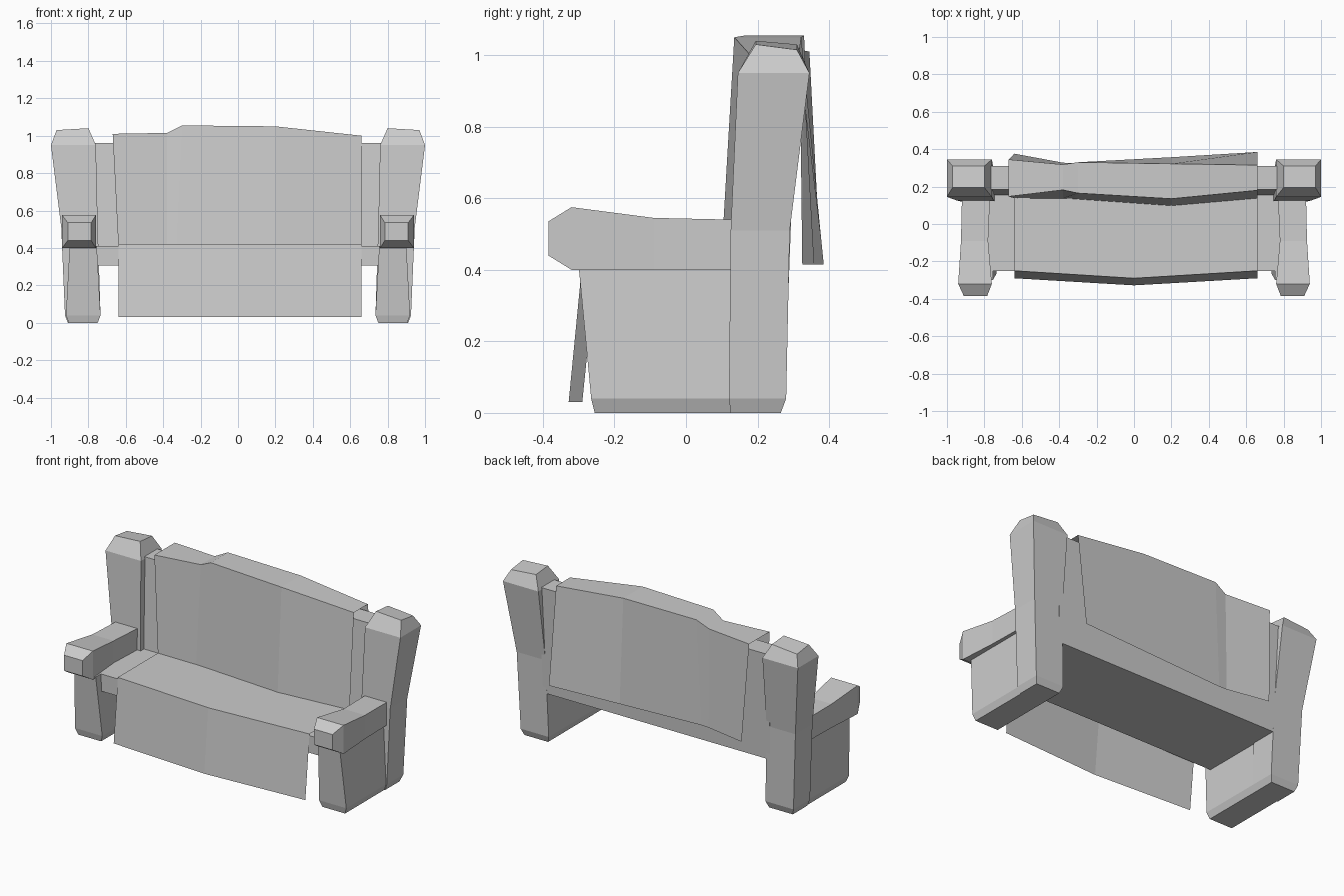
import bpy
import bmesh

cube = bpy.data.objects.get("Cube")
if cube:
    bpy.data.objects.remove(cube, do_unlink=True)

grey = bpy.data.materials.new("plain grey")
grey.use_nodes = True
colour = (0.6, 0.6, 0.6, 1)
grey.diffuse_color = colour
grey.node_tree.nodes["Principled BSDF"].inputs["Base Color"].default_value = colour


def finish(name, bm):
    bm.normal_update()
    mesh = bpy.data.meshes.new(name)
    bm.to_mesh(mesh)
    bm.free()
    mesh.materials.append(grey)
    obj = bpy.data.objects.new(name, mesh)
    bpy.context.collection.objects.link(obj)
    return obj


def loft(name, rings):
    """Closed solid through a list of four-cornered rings."""
    bm = bmesh.new()
    loops = [[bm.verts.new(p) for p in ring] for ring in rings]
    for a, b in zip(loops, loops[1:]):
        for i in range(4):
            j = (i + 1) % 4
            bm.faces.new((a[i], a[j], b[j], b[i]))
    bm.faces.new(loops[0])
    bm.faces.new(loops[-1])
    bmesh.ops.recalc_face_normals(bm, faces=bm.faces)
    return finish(name, bm)


def ring_z(z, x0, x1, y0, y1):
    return [(x0, y0, z), (x1, y0, z), (x1, y1, z), (x0, y1, z)]


def sheet(name, rows):
    """Open cloth through rows of points."""
    bm = bmesh.new()
    grid = [[bm.verts.new(p) for p in row] for row in rows]
    for a, b in zip(grid, grid[1:]):
        for i in range(len(a) - 1):
            bm.faces.new((a[i], a[i + 1], b[i + 1], b[i]))
    return finish(name, bm)


# Wooden frame under the cloth
loft("seat_frame", [ring_z(z, -0.77, 0.77, -0.25, 0.28) for z in (0.305, 0.41)])
loft("back_frame", [ring_z(0.305, -0.77, 0.77, 0.15, 0.285),
                    ring_z(0.96, -0.78, 0.78, 0.185, 0.31)])

# Posts, legs and arms, repeated on both sides
for side, s in (("left", 1), ("right", -1)):
    post = [(0, 0.75, 0.91, 0.125, 0.265), (0.04, 0.735, 0.925, 0.12, 0.28),
            (0.51, 0.75, 0.945, 0.125, 0.29), (0.95, 0.76, 1.0, 0.145, 0.345)]
    rings = [ring_z(z, s * a, s * b, c, d) for z, a, b, c, d in post]
    # The chamfered cap slopes outward and back
    rings.append([(s * 0.80, 0.195, 1.04), (s * 0.97, 0.195, 1.03),
                  (s * 0.97, 0.31, 1.015), (s * 0.80, 0.31, 1.03)])
    loft(side + "_back_post", rings)

    leg = [(0, 0.75, 0.905, -0.255), (0.04, 0.735, 0.92, -0.265), (0.41, 0.755, 0.90, -0.30)]
    loft(side + "_arm_support",
         [ring_z(z, s * a, s * b, c, 0.14) for z, a, b, c in leg])

    arm = [(-0.385, 0.785, 0.91, 0.44, 0.535), (-0.32, 0.76, 0.94, 0.40, 0.575),
           (-0.09, 0.78, 0.925, 0.40, 0.545), (0.14, 0.77, 0.92, 0.40, 0.54)]
    loft(side + "_armrest",
         [[(s * a, y, c), (s * b, y, c), (s * b, y, d), (s * a, y, d)]
          for y, a, b, c, d in arm])

# Cloth over the seat, hanging down in front
seat_x = (-0.64, 0, 0.66)
seat_rows = [(0.03, (-0.29, -0.328, -0.29)), (0.42, (-0.25, -0.29, -0.25)),
             (0.42, (0.16, 0.16, 0.16))]
sheet("seat_cloth", [[(x, y, z) for x, y in zip(seat_x, ys)] for z, ys in seat_rows])

# Cloth over the backrest, flaring out behind
low_x = (-0.64, -0.38, -0.33, 0.2, 0.66)
top_x = (-0.67, -0.38, -0.30, 0.2, 0.66)
top_z = (1.01, 1.015, 1.055, 1.05, 1.0)
front_low = (0.138, 0.137, 0.135, 0.098, 0.138)
front_top = (0.147, 0.182, 0.165, 0.135, 0.18)
back_top = (0.345, 0.318, 0.33, 0.322, 0.315)
back_low = (0.376, 0.328, 0.325, 0.357, 0.385)
flat = lambda z: (z,) * len(low_x)
sheet("back_cloth", [list(zip(low_x, front_low, flat(0.42))),
                     list(zip(top_x, front_top, top_z)),
                     list(zip(top_x, back_top, top_z)),
                     list(zip(low_x, back_low, flat(0.415)))])
